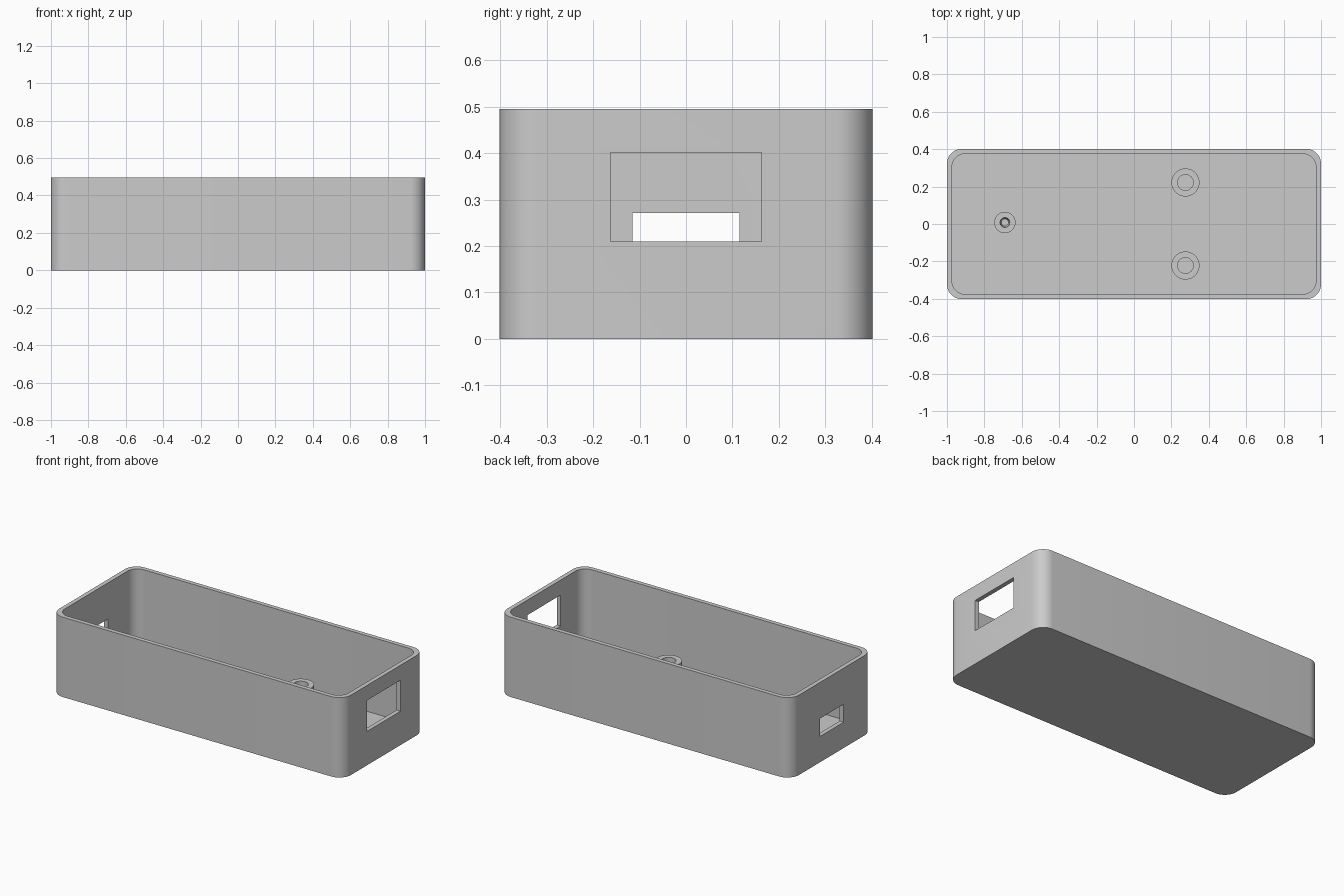
import bpy
import bmesh
from math import cos, sin, pi, radians

default = bpy.data.objects.get("Cube")
if default:
    bpy.data.objects.remove(default, do_unlink=True)

LENGTH, WIDTH, HEIGHT = 2.0, 0.804, 0.495
WALL = 0.027
POST_TOP = 0.16

grey = bpy.data.materials.new("light grey plastic")
grey.use_nodes = True
colour = (0.6, 0.6, 0.6, 1)
grey.diffuse_color = colour
grey.node_tree.nodes["Principled BSDF"].inputs["Base Color"].default_value = colour


def finish(bm, name):
    bmesh.ops.recalc_face_normals(bm, faces=bm.faces)
    mesh = bpy.data.meshes.new(name)
    bm.to_mesh(mesh)
    bm.free()
    mesh.materials.append(grey)
    obj = bpy.data.objects.new(name, mesh)
    bpy.context.collection.objects.link(obj)
    return obj


def select_only(obj):
    bpy.ops.object.select_all(action='DESELECT')
    obj.select_set(True)
    bpy.context.view_layer.objects.active = obj


def rounded_block(name, length, width, z0, z1, radius, steps=10):
    """Upright block with rounded vertical corners."""
    bm = bmesh.new()
    ring = []
    for corner, (sx, sy) in enumerate([(1, 1), (-1, 1), (-1, -1), (1, -1)]):
        for i in range(steps + 1):
            a = (corner + i / steps) * pi / 2
            ring.append(bm.verts.new((sx * (length / 2 - radius) + radius * cos(a),
                                      sy * (width / 2 - radius) + radius * sin(a), z0)))
    base = bm.faces.new(ring)
    top = bmesh.ops.extrude_face_region(bm, geom=[base])["geom"]
    bmesh.ops.translate(bm, vec=(0, 0, z1 - z0),
                        verts=[v for v in top if isinstance(v, bmesh.types.BMVert)])
    return finish(bm, name)


def window_cutter(name, x, half_width, z0, z1):
    bm = bmesh.new()
    bmesh.ops.create_cube(bm, size=1)
    bmesh.ops.scale(bm, vec=(0.15, 2 * half_width, z1 - z0), verts=bm.verts)
    bmesh.ops.translate(bm, vec=(x, 0, (z0 + z1) / 2), verts=bm.verts)
    return finish(bm, name)


def cut(target, cutter):
    cutter.hide_render = True
    mod = target.modifiers.new("cut", 'BOOLEAN')
    mod.operation = 'DIFFERENCE'
    mod.solver = 'EXACT'
    mod.object = cutter
    select_only(target)
    bpy.ops.object.modifier_apply(modifier=mod.name)
    bpy.data.objects.remove(cutter, do_unlink=True)


def hollow_post(name, x, y, outer, bore_top, bore_bottom, sides=40):
    """Ring-shaped post standing on the floor of the tray."""
    profile = [(outer, WALL - 0.005), (outer, POST_TOP),
               (bore_top, POST_TOP), (bore_bottom, WALL - 0.005)]
    bm = bmesh.new()
    rings = [[bm.verts.new((x + r * cos(2 * pi * i / sides),
                            y + r * sin(2 * pi * i / sides), z))
              for i in range(sides)] for r, z in profile]
    for k, ring in enumerate(rings):
        following = rings[(k + 1) % len(rings)]
        for i in range(sides):
            j = (i + 1) % sides
            bm.faces.new((ring[i], ring[j], following[j], following[i]))
    return finish(bm, name)


# Open tray with a large window at one end and a small one at the other
tray = rounded_block("tray", LENGTH, WIDTH, 0, HEIGHT, 0.08)
cut(tray, rounded_block("cavity", LENGTH - 2 * WALL, WIDTH - 2 * WALL,
                        WALL, HEIGHT + 0.1, 0.07))
cut(tray, window_cutter("large_window", 1, 0.163, 0.21, 0.402))
cut(tray, window_cutter("small_window", -1, 0.115, 0.16, 0.271))

# Mounting posts
parts = [tray, hollow_post("end_post", -0.69, 0.008, 0.057, 0.026, 0.019)]
for side, label in ((1, "back"), (-1, "front")):
    parts.append(hollow_post(label + "_post", 0.275, side * 0.222, 0.075, 0.042, 0.042))

for part in parts:
    select_only(part)
    bpy.ops.object.shade_smooth_by_angle(angle=radians(30))
